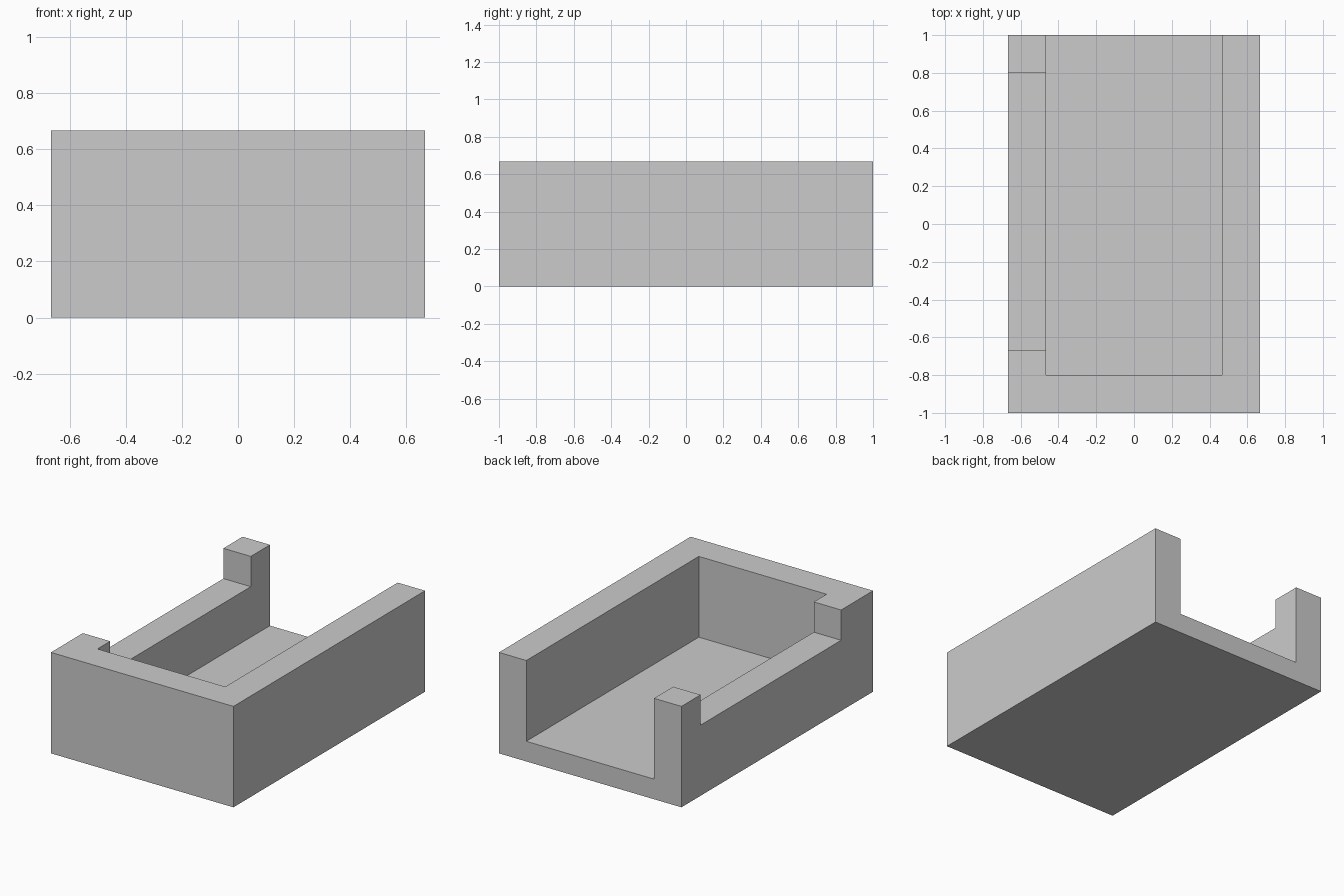
import bpy

if "Cube" in bpy.data.objects:
    bpy.data.objects.remove(bpy.data.objects["Cube"])

W, D, H = 2 / 3, 1.0, 2 / 3   # half width, half depth, height
WALL, FLOOR = 0.2, 0.133


def box(name, lo, hi):
    mid = [(a + b) / 2 for a, b in zip(lo, hi)]
    bpy.ops.mesh.primitive_cube_add(size=1, location=mid)
    ob = bpy.context.object
    ob.name = name
    ob.scale = [b - a for a, b in zip(lo, hi)]
    bpy.ops.object.transform_apply(location=True, rotation=False, scale=True)
    return ob


# Solid block
tray = box("open_tray", (-W, -D, 0), (W, D, H))

cutters = [
    # Main cavity, open at the back and top
    box("cavity_cutter", (-W + WALL, -D + WALL, FLOOR), (W - WALL, D + 0.2, H + 0.2)),
    # Lowered stretch of the left wall between the two posts
    box("left_wall_cutter", (-W - 0.2, -0.667, H - 0.2), (0, D - WALL, H + 0.3)),
]

for cutter in cutters:
    mod = tray.modifiers.new(cutter.name, "BOOLEAN")
    mod.operation = "DIFFERENCE"
    mod.solver = "EXACT"
    mod.object = cutter
    bpy.context.view_layer.objects.active = tray
    bpy.ops.object.modifier_apply(modifier=mod.name)
    bpy.data.objects.remove(cutter)
